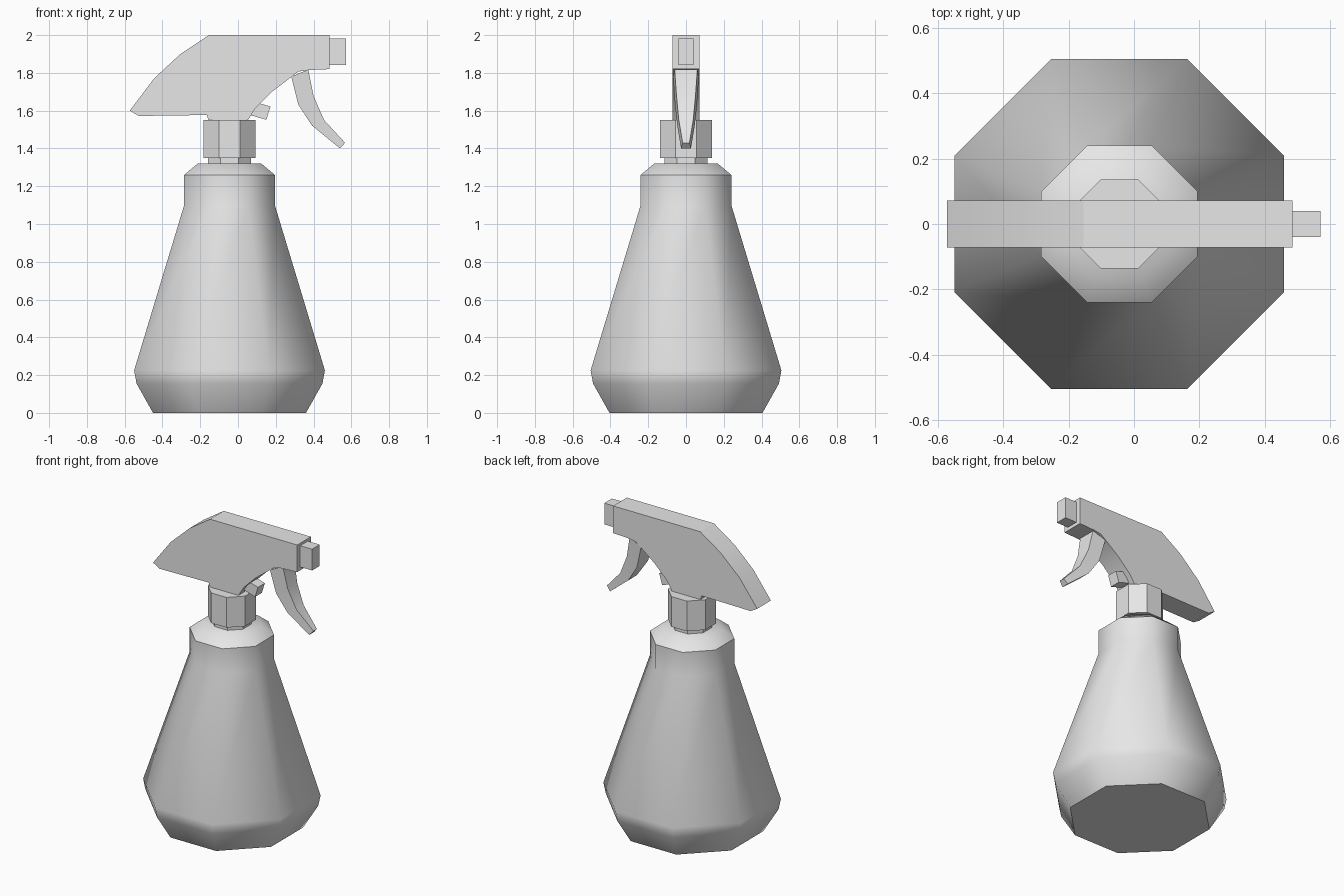
import bpy, bmesh, math

if "Cube" in bpy.data.objects:
    bpy.data.objects.remove(bpy.data.objects["Cube"])

CX = -0.045  # bottle axis

grey = bpy.data.materials.new("light_grey_plastic")
grey.diffuse_color = (0.8, 0.8, 0.8, 1)
grey.use_nodes = True
grey.node_tree.nodes["Principled BSDF"].inputs["Base Color"].default_value = grey.diffuse_color


def finish(name, bm, angle=30):
    """Turn a bmesh into an object, smooth below the given edge angle."""
    bmesh.ops.recalc_face_normals(bm, faces=bm.faces[:])
    for f in bm.faces:
        f.smooth = True
    for e in bm.edges:
        e.smooth = len(e.link_faces) == 2 and e.calc_face_angle(0) < math.radians(angle)
    me = bpy.data.meshes.new(name)
    bm.to_mesh(me)
    bm.free()
    me.materials.append(grey)
    ob = bpy.data.objects.new(name, me)
    bpy.context.collection.objects.link(ob)
    return ob


def loft(name, rings, angle=30):
    """Skin a list of equal-length point rings and cap both ends."""
    bm = bmesh.new()
    vs = [[bm.verts.new(p) for p in r] for r in rings]
    n = len(vs[0])
    for a, b in zip(vs, vs[1:]):
        for i in range(n):
            j = (i + 1) % n
            bm.faces.new((a[i], a[j], b[j], b[i]))
    bm.faces.new(vs[0][::-1])
    bm.faces.new(vs[-1])
    return finish(name, bm, angle)


def octagon(apothem, z):
    r = apothem / math.cos(math.pi / 8)
    return [(CX + r * math.cos((i + 0.5) * math.pi / 4),
             r * math.sin((i + 0.5) * math.pi / 4), z) for i in range(8)]


def slab(name, outline, half_width, angle=30):
    """Extrude an x-z outline across y."""
    return loft(name, [[(x, s * half_width, z) for x, z in outline] for s in (-1, 1)], angle)


# bottle body
loft("bottle", [octagon(a, z) for a, z in (
    (0.405, 0), (0.492, 0.155), (0.505, 0.225), (0.24, 1.1), (0.24, 1.26), (0.168, 1.32))], 46)

# neck and screw cap
loft("neck", [octagon(0.113, z) for z in (1.31, 1.36)])
loft("screw_cap", [octagon(0.137, z) for z in (1.35, 1.55)])

# spray head
slab("spray_head", [
    (-0.573, 1.60), (-0.525, 1.572), (-0.165, 1.577), (-0.155, 1.545), (0.05, 1.545),
    (0.09, 1.61), (0.18, 1.70), (0.32, 1.807), (0.375, 1.815), (0.485, 1.82),
    (0.485, 2.0), (-0.155, 2.0), (-0.305, 1.90), (-0.445, 1.77)], 0.072)

# nozzle
slab("nozzle", [(0.48, 1.842), (0.572, 1.842), (0.572, 1.983), (0.48, 1.983)], 0.04)

# pump plunger
slab("plunger", [(0.06, 1.578), (0.15, 1.552), (0.172, 1.622), (0.085, 1.647)], 0.036)

# curved trigger: back point, front point, half width
sections = [((0.282, 1.78), (0.372, 1.818), 0.06),
            ((0.32, 1.63), (0.40, 1.677), 0.05),
            ((0.393, 1.52), (0.456, 1.55), 0.038),
            ((0.54, 1.40), (0.567, 1.43), 0.018)]
loft("trigger", [[(b[0], -w - 0.008, b[1]), (f[0], -w, f[1]), (f[0], w, f[1]), (b[0], w + 0.008, b[1])]
                 for b, f, w in sections])
